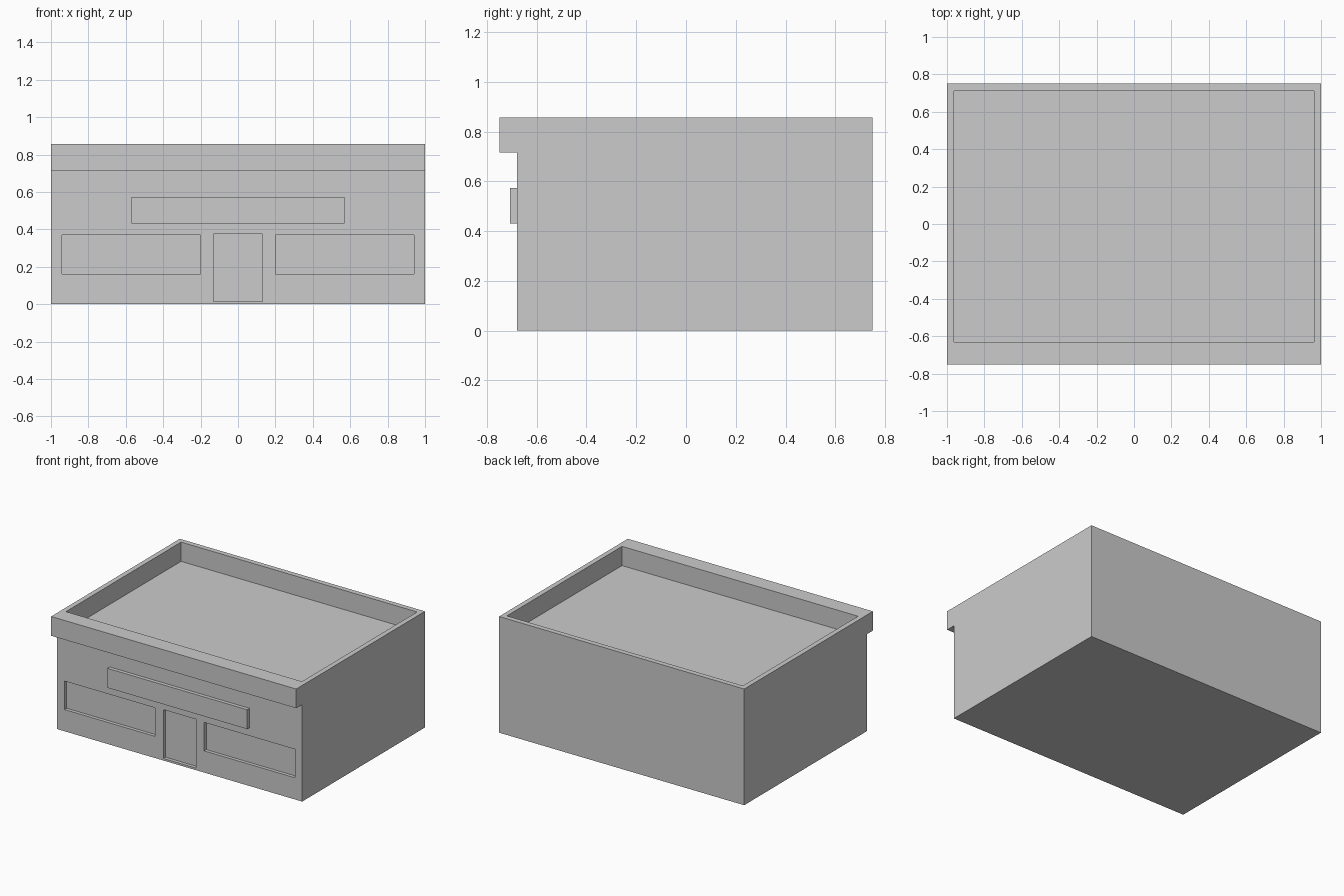
import bpy, bmesh

if "Cube" in bpy.data.objects:
    bpy.data.objects.remove(bpy.data.objects["Cube"])


def new_object(name, bm):
    bmesh.ops.recalc_face_normals(bm, faces=bm.faces)
    mesh = bpy.data.meshes.new(name)
    bm.to_mesh(mesh)
    bm.free()
    obj = bpy.data.objects.new(name, mesh)
    bpy.context.collection.objects.link(obj)
    return obj


def box(name, x, y, z):
    bm = bmesh.new()
    bmesh.ops.create_cube(bm, size=1)
    for v in bm.verts:
        v.co = [lo + (c + 0.5) * (hi - lo) for c, (lo, hi) in zip(v.co, (x, y, z))]
    return new_object(name, bm)


def cut(target, cutter):
    cutter.hide_render = True
    mod = target.modifiers.new(cutter.name, 'BOOLEAN')
    mod.operation = 'DIFFERENCE'
    mod.solver = 'EXACT'
    mod.object = cutter
    bpy.context.view_layer.objects.active = target
    bpy.ops.object.modifier_apply(modifier=mod.name)
    bpy.data.objects.remove(cutter)


FRONT, BACK, EAVE, TOP = -0.68, 0.75, 0.715, 0.857
RECESS = 0.025

# Building shell: side profile with front overhang, extruded across x
profile = [(FRONT, 0), (BACK, 0), (BACK, TOP), (-0.75, TOP), (-0.75, EAVE), (FRONT, EAVE)]
bm = bmesh.new()
side = bm.faces.new([bm.verts.new((-1, y, z)) for y, z in profile])
ext = bmesh.ops.extrude_face_region(bm, geom=[side])
bmesh.ops.translate(bm, vec=(2, 0, 0),
                    verts=[g for g in ext["geom"] if isinstance(g, bmesh.types.BMVert)])
shell = new_object("building_shell", bm)

# Sunken roof behind the parapet
cut(shell, box("roof_recess", (-0.963, 0.963), (-0.63, 0.712), (EAVE, 1.0)))

# Recessed windows and door
depth = (FRONT - 0.05, FRONT + RECESS)
for name, x, z in (("left_window_recess", (-0.94, -0.2), (0.16, 0.37)),
                   ("right_window_recess", (0.2, 0.94), (0.16, 0.37)),
                   ("door_recess", (-0.132, 0.132), (0.015, 0.375))):
    cut(shell, box(name, x, depth, z))

# Blank sign board above the door
box("sign_board", (-0.57, 0.57), (-0.707, FRONT), (0.43, 0.573))
